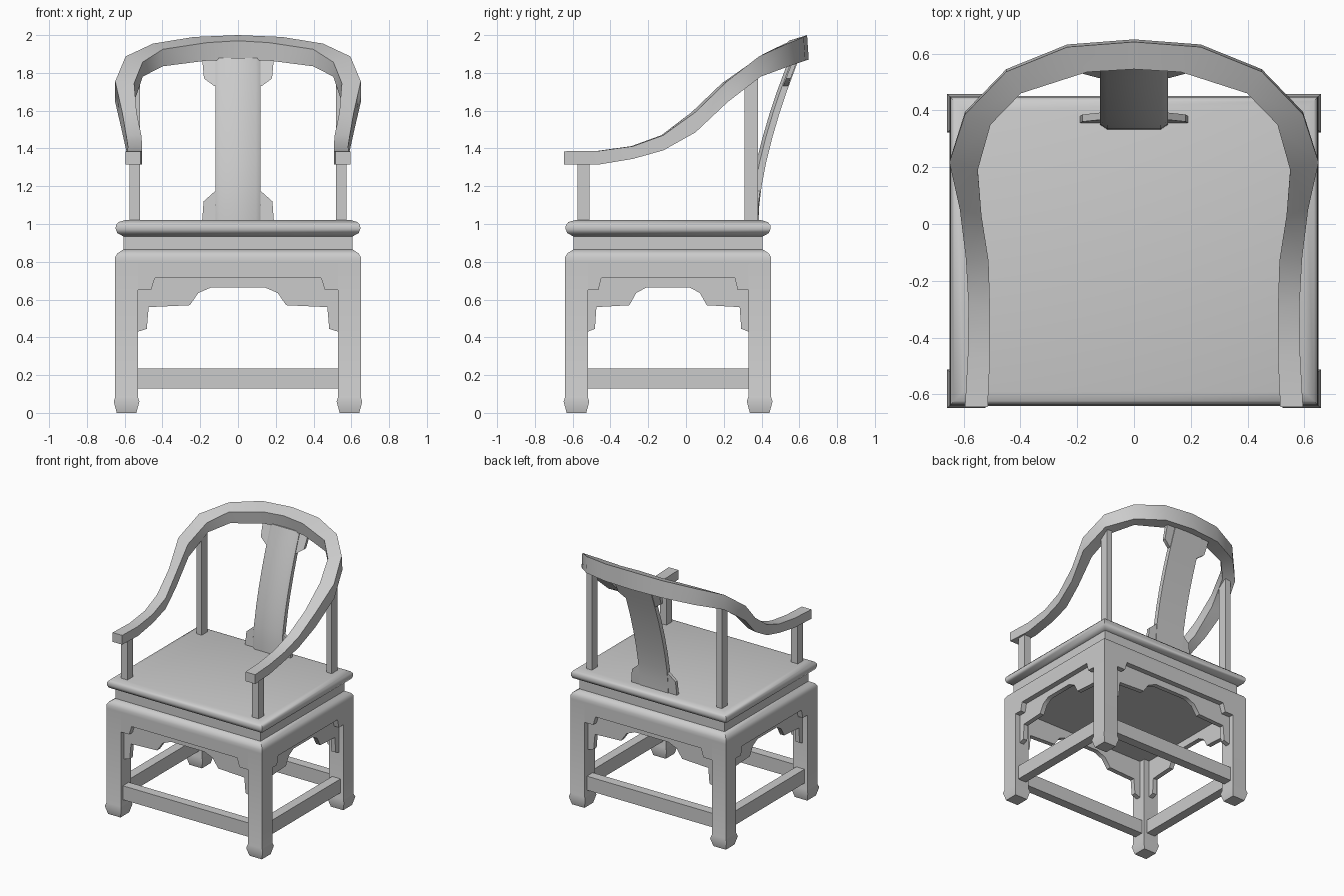
import bpy, bmesh

if "Cube" in bpy.data.objects:
    bpy.data.objects.remove(bpy.data.objects["Cube"])

YC = -0.095            # centre of the seat front to back
HX, HY = 0.65, 0.545   # half sizes of the base


def loft(name, loops, wrap=False, mirror=False, open_end=False):
    """Bridge equal loops; cap the ends, or wrap the last loop to the first."""
    bm = bmesh.new()
    rings = [[bm.verts.new(p) for p in lp] for lp in loops]
    n = len(rings[0])
    pairs = list(zip(rings, rings[1:])) + ([(rings[-1], rings[0])] if wrap else [])
    for a, b in pairs:
        for i in range(n):
            j = (i + 1) % n
            bm.faces.new((a[i], a[j], b[j], b[i]))
    if not wrap:
        bm.faces.new(rings[0])
        if not open_end:
            bm.faces.new(rings[-1])
    bmesh.ops.recalc_face_normals(bm, faces=bm.faces)
    me = bpy.data.meshes.new(name)
    bm.to_mesh(me)
    bm.free()
    ob = bpy.data.objects.new(name, me)
    bpy.context.collection.objects.link(ob)
    if mirror:
        m = ob.modifiers.new("Mirror", 'MIRROR')
        m.merge_threshold = 0.0005
    bpy.ops.object.select_all(action='DESELECT')
    ob.select_set(True)
    bpy.context.view_layer.objects.active = ob
    bpy.ops.object.shade_smooth_by_angle(angle=0.7)
    return ob


def rect(x0, x1, y0, y1, z):
    return [(x0, y0, z), (x1, y0, z), (x1, y1, z), (x0, y1, z)]


def base_rect(inset, z):
    x, y = HX - inset, HY - inset
    return rect(-x, x, YC - y, YC + y, z)


def box(name, x0, x1, y0, y1, z0, z1, mirror=False):
    return loft(name, [rect(x0, x1, y0, y1, z0), rect(x0, x1, y0, y1, z1)], mirror=mirror)


def four_panels(name, half, d0, d1):
    """Stand a mirrored outline on each side of the base, between depths d0 and d1."""
    outline = half + [(-u, z) for u, z in reversed(half)]
    k = 0.425 / 0.53
    for side, s in (("front", -1), ("back", 1)):
        loft(f"{side}_{name}", [[(u, YC + s * (HY - d), z) for u, z in outline] for d in (d0, d1)])
    for side, s in (("left", -1), ("right", 1)):
        loft(f"{side}_{name}", [[(s * (HX - d), YC + u * k, z) for u, z in outline] for d in (d0, d1)])


# seat slab with rounded edge, the waist below it, and the board under the frame
loft("seat", [base_rect(i, z) for i, z in
              ((0.042, 0.935), (0.011, 0.952), (0.002, 0.975), (0.004, 0.995), (0.017, 1.01), (0.05, 1.02))])
loft("waist", [base_rect(i, z) for i, z in ((0.045, 0.865), (0.045, 0.937))])
loft("underboard", [base_rect(0.045, 0.72), base_rect(0.045, 0.75)])

# rounded shoulder frame on top of the legs
loft("shoulder_frame", [base_rect(i, z) for i, z in
                        ((0, 0.80), (0, 0.825), (0.012, 0.845), (0.045, 0.866), (0.11, 0.866), (0.05, 0.80))],
     wrap=True)

# aprons with stepped corners, and carved spandrels set behind them
four_panels("apron", [(0.53, 0.80), (0.53, 0.65), (0.46, 0.65), (0.44, 0.715)], 0, 0.05)
four_panels("spandrel", [(0.53, 0.80), (0.53, 0.43), (0.483, 0.445), (0.473, 0.56),
                         (0.255, 0.57), (0.21, 0.635), (0.14, 0.665)], 0.04, 0.075)

# legs with flared feet
for row, s in (("front", -1), ("back", 1)):
    secs = []
    for g, z in ((-0.008, 0), (0.008, 0.06), (0, 0.085), (0, 0.80)):
        ys = sorted((YC + s * (HY + g), YC + s * (HY - 0.12 - g)))
        secs.append(rect(0.53 - g, HX + g, *ys, z))
    loft(f"{row}_leg", secs, mirror=True)

# stretchers
for row, s in (("front", -1), ("back", 1)):
    y = YC + s * (HY - 0.06)
    box(f"{row}_stretcher", -0.535, 0.535, y - 0.035, y + 0.035, 0.13, 0.235)
box("side_stretcher", 0.555, 0.625, -0.525, 0.335, 0.13, 0.235, mirror=True)

# arm posts and back posts
box("arm_post", 0.52, 0.575, -0.575, -0.51, 1.015, 1.335, mirror=True)
box("back_post", 0.52, 0.565, 0.31, 0.38, 1.015, 1.79, mirror=True)

# horseshoe rail: outer x y, inner x y, top z, bottom z, drop of the inner edge
stations = [
    (0.595, -0.645, 0.515, -0.645, 1.385, 1.315, 0),
    (0.585, -0.46, 0.507, -0.47, 1.387, 1.315, 0),
    (0.583, -0.28, 0.507, -0.29, 1.412, 1.345, 0),
    (0.592, -0.12, 0.512, -0.13, 1.47, 1.39, 0),
    (0.613, 0.05, 0.537, 0.03, 1.592, 1.485, 0),
    (0.65, 0.22, 0.55, 0.19, 1.755, 1.645, 0.01),
    (0.595, 0.395, 0.505, 0.35, 1.887, 1.78, 0.03),
    (0.45, 0.545, 0.398, 0.46, 1.955, 1.835, 0.03),
    (0.235, 0.632, 0.165, 0.535, 1.99, 1.865, 0.03),
    (0.0, 0.65, 0.0, 0.545, 2.0, 1.87, 0.03)]
loft("horseshoe_rail", [
    [(xo, yo, b), (xo, yo - 0.3 * d, t), (xi, yi, t - d), (xi, yi + 0.5 * d, b)]
    for xo, yo, xi, yi, t, b, d in stations], mirror=True, open_end=True)

# curved back splat with chamfered front edges
curve = [(1.015, 0.385), (1.1, 0.388), (1.2, 0.40), (1.32, 0.423), (1.45, 0.455),
         (1.58, 0.493), (1.7, 0.533), (1.8, 0.57), (1.88, 0.60)]


def back_y(z):
    for (z0, y0), (z1, y1) in zip(curve, curve[1:]):
        if z <= z1:
            return y0 + (y1 - y0) * (z - z0) / (z1 - z0)
    return curve[-1][1]


loft("back_splat", [[(-0.12, y, z), (0.12, y, z), (0.12, y - 0.035, z), (0.095, y - 0.052, z),
                     (-0.095, y - 0.052, z), (-0.12, y - 0.035, z)] for z, y in curve])

# small wings beside the splat, top and bottom
wings = {"lower_splat_wing": [(0.11, 1.015), (0.19, 1.015), (0.182, 1.12), (0.12, 1.175), (0.11, 1.175)],
         "upper_splat_wing": [(0.11, 1.88), (0.19, 1.88), (0.18, 1.77), (0.125, 1.73), (0.11, 1.73)]}
for name, pts in wings.items():
    loft(name, [[(x, back_y(z) - d, z) for x, z in pts] for d in (0.005, 0.03)], mirror=True)
